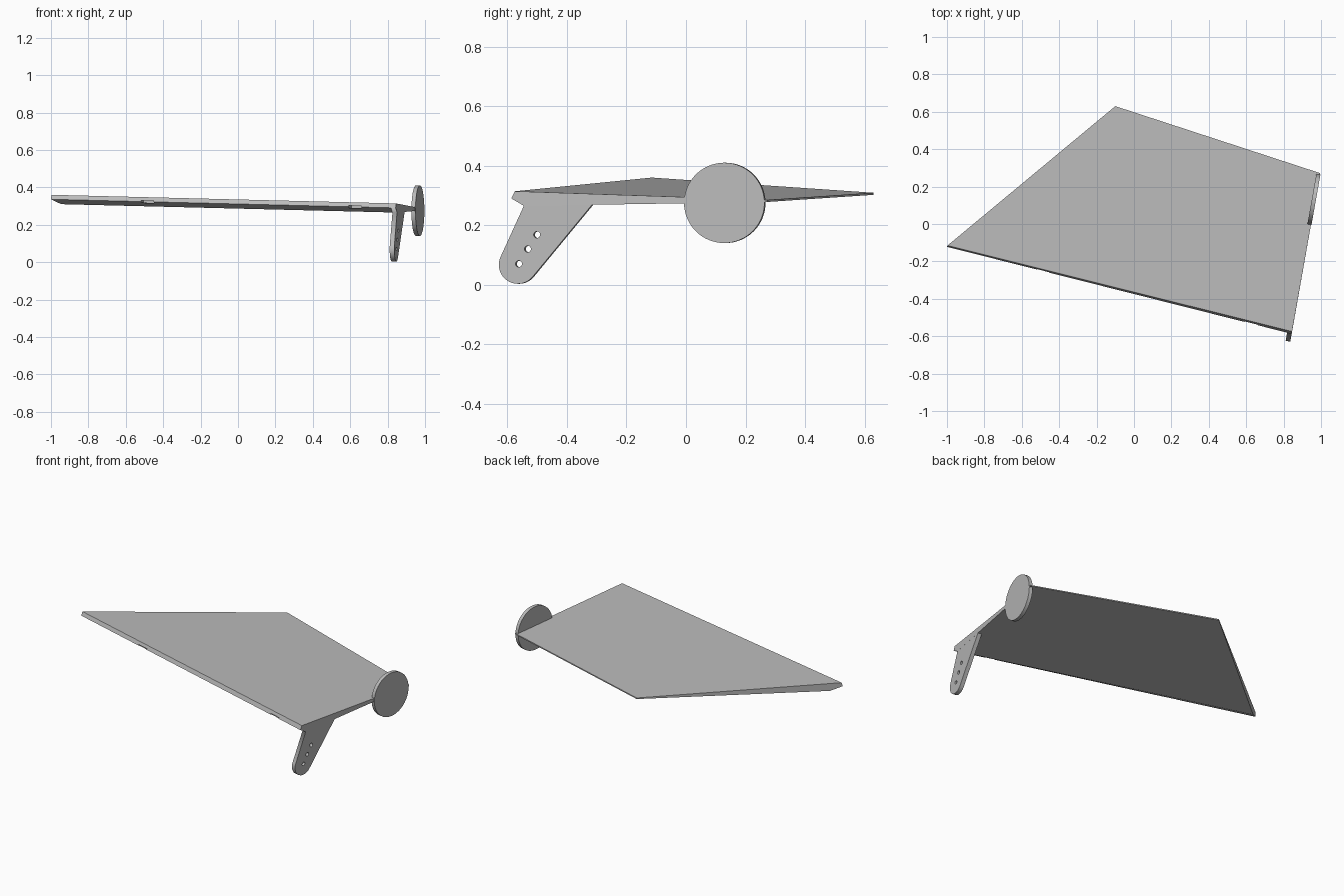
import bpy, bmesh, math
from mathutils import Vector, Matrix

cube = bpy.data.objects.get("Cube")
if cube:
    bpy.data.objects.remove(cube, do_unlink=True)

grey = bpy.data.materials.new("plain grey")
grey.use_nodes = True
GREY = (0.5, 0.5, 0.5, 1)
grey.diffuse_color = GREY
grey.node_tree.nodes["Principled BSDF"].inputs["Base Color"].default_value = GREY

# frame of the root end: local x runs aft, local y runs up, local z points outboard
root = Vector((0.845, -0.575, 0))
aft = Vector((0.15, 0.847, 0)).normalized()
up = Vector((0, 0, 1))
out = aft.cross(up)
root_frame = Matrix((aft, up, out)).transposed().to_4x4()
root_frame.translation = root


def add_object(name, mesh):
    obj = bpy.data.objects.new(name, mesh)
    bpy.context.collection.objects.link(obj)
    mesh.materials.clear()
    mesh.materials.append(grey)
    return obj


def plate(name, outlines, thickness, proud=0.0):
    """Flat plate on the root end from (y, z) outlines; inner outlines become holes."""
    curve = bpy.data.curves.new(name, "CURVE")
    curve.dimensions = "2D"
    curve.fill_mode = "BOTH"
    curve.extrude = thickness / 2
    for outline in outlines:
        spline = curve.splines.new("POLY")
        spline.points.add(len(outline) - 1)
        spline.use_cyclic_u = True
        for point, (y, z) in zip(spline.points, outline):
            point.co = ((y - root.y) / aft.y, z, 0, 1)
    temp = bpy.data.objects.new(name + "_curve", curve)
    mesh = bpy.data.meshes.new_from_object(temp)
    bpy.data.objects.remove(temp)
    mesh.transform(root_frame @ Matrix.Translation((0, 0, proud - thickness / 2)))
    return add_object(name, mesh)


def arc(y, z, r, start=0, end=360, n=24):
    full = end - start == 360
    angles = [math.radians(start + (end - start) * i / (n if full else n - 1)) for i in range(n)]
    return [(y + r * math.cos(a), z + r * math.sin(a)) for a in angles]


# tapered wing: the same five-point section at the tip and the root
tip = [(-0.997, -0.115, 0.36), (-1.0, -0.122, 0.336), (-0.945, -0.075, 0.31),
       (-0.10, 0.63, 0.302), (-0.10, 0.63, 0.309)]
base = [(0.845, -0.575, 0.314), (0.843, -0.587, 0.29), (0.851, -0.543, 0.265),
        (0.995, 0.272, 0.278), (0.995, 0.272, 0.285)]
bm = bmesh.new()
a = [bm.verts.new(p) for p in tip]
b = [bm.verts.new(p) for p in base]
bm.faces.new(a)
bm.faces.new(b[::-1])
for i in range(5):
    j = (i + 1) % 5
    bm.faces.new((a[i], b[i], b[j], a[j]))
bmesh.ops.recalc_face_normals(bm, faces=bm.faces)
wing_mesh = bpy.data.meshes.new("wing")
bm.to_mesh(wing_mesh)
bm.free()
wing = add_object("wing", wing_mesh)

# two thin hinge slots in the leading edge
lead_start, lead_end = Vector(tip[1]), Vector(base[1])
span = (lead_end - lead_start).normalized()
chord = up.cross(span).normalized()
for n, x in enumerate((-0.485, 0.625)):
    centre = lead_start.lerp(lead_end, (x + 1) / 1.843)
    bm = bmesh.new()
    bmesh.ops.create_cube(bm, size=1)
    axes = Matrix((span, chord, span.cross(chord))).transposed().to_4x4()
    bm.transform(Matrix.Translation(centre) @ axes @ Matrix.Diagonal((0.07, 0.12, 0.012, 1)))
    slot_mesh = bpy.data.meshes.new("hinge_slot_cutter")
    bm.to_mesh(slot_mesh)
    bm.free()
    slot = add_object(f"hinge_slot_cutter_{n + 1}", slot_mesh)
    slot.hide_render = True
    slot.hide_viewport = True
    slot.display_type = "WIRE"
    cut = wing.modifiers.new("hinge slot", "BOOLEAN")
    cut.operation = "DIFFERENCE"
    cut.solver = "EXACT"
    cut.object = slot

# control horn with a rounded foot and three holes
foot = arc(-0.565, 0.067, 0.064, 157, 320, 20)
horn = foot + [(-0.318, 0.266), (-0.31, 0.28), (-0.56, 0.29), (-0.587, 0.29), (-0.545, 0.265)]
holes = [arc(y, z, 0.011, n=16) for y, z in ((-0.562, 0.07), (-0.532, 0.12), (-0.501, 0.168))]
plate("control_horn", [horn] + holes, 0.025)

# round end disc
disc = plate("end_disc", [arc(0.129, 0.275, 0.135, n=64)], 0.022, 0.003)

bpy.ops.object.select_all(action="DESELECT")
disc.select_set(True)
bpy.context.view_layer.objects.active = disc
bpy.ops.object.shade_smooth_by_angle(angle=math.radians(30))
